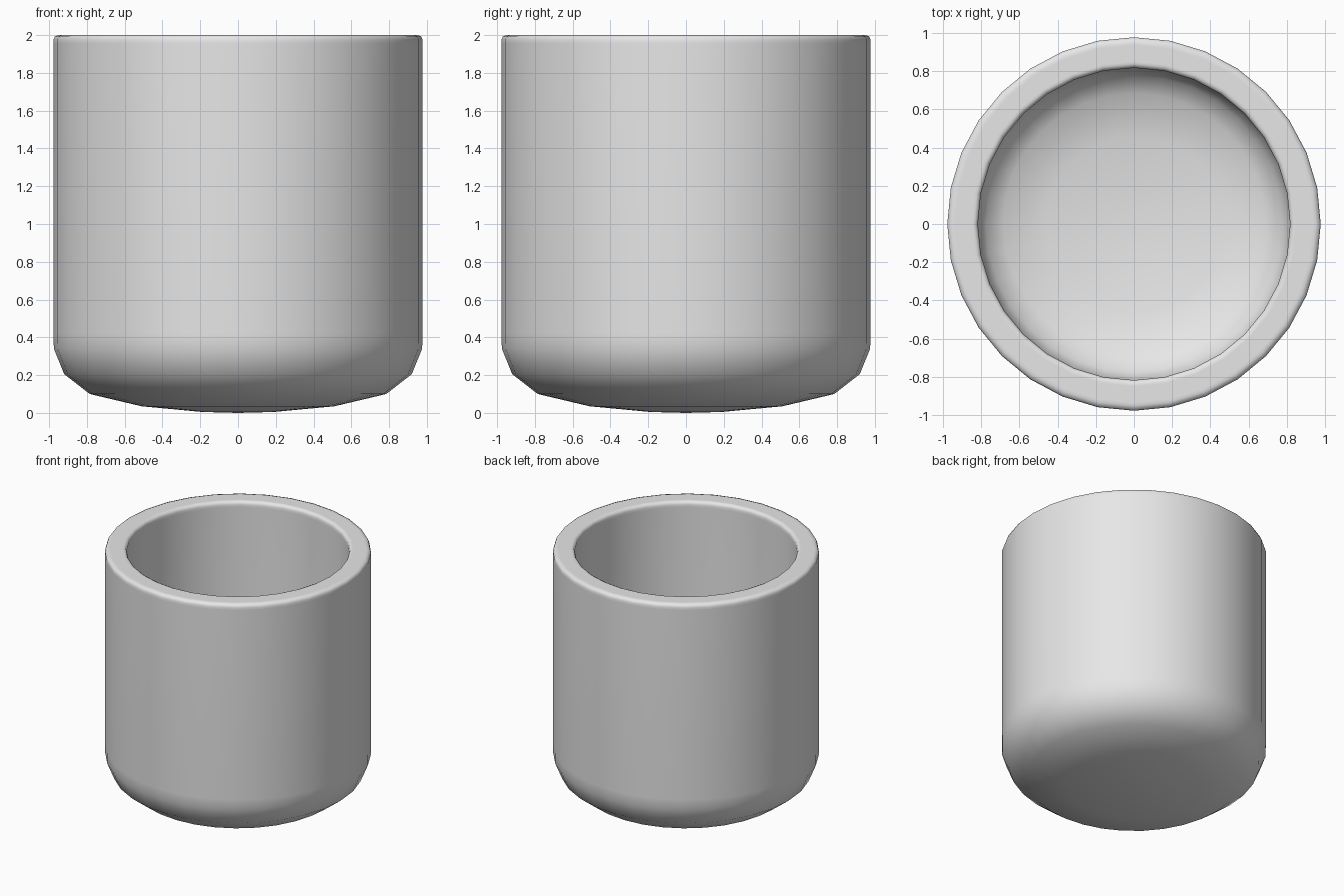
import bpy, bmesh, math
from mathutils import Vector

if "Cube" in bpy.data.objects:
    bpy.data.objects.remove(bpy.data.objects["Cube"], do_unlink=True)

SIDES = 32

# Plain grey clay
grey = bpy.data.materials.new("light_grey")
grey.use_nodes = True
colour = (0.8, 0.8, 0.8, 1)
grey.diffuse_color = colour
grey.node_tree.nodes["Principled BSDF"].inputs["Base Color"].default_value = colour

# Half section (radius, height): outside from base to rim, then down the inside
outside = [(0, 0), (0.19, 0.005), (0.51, 0.035), (0.785, 0.1), (0.92, 0.205),
           (0.975, 0.34), (0.977, 0.42), (0.977, 1.955)]
rim = [(0.977, 1.975), (0.97, 1.993), (0.95, 2), (0.935, 2),
       (0.85, 2), (0.838, 2), (0.823, 1.993), (0.817, 1.975)]
inside = [(0.817, 1.955), (0.817, 0.44), (0.815, 0.37), (0.775, 0.295),
          (0.685, 0.23), (0.46, 0.185), (0.17, 0.16), (0, 0.155)]

# Lathe the section into a thick-walled cup
bm = bmesh.new()
verts = [bm.verts.new((r, 0, z)) for r, z in outside + rim + inside]
edges = [bm.edges.new(pair) for pair in zip(verts, verts[1:])]
bmesh.ops.spin(bm, geom=verts + edges, cent=Vector(), axis=Vector((0, 0, 1)),
               angle=math.tau, steps=SIDES, use_merge=False)
bmesh.ops.remove_doubles(bm, verts=bm.verts, dist=0.0005)
bmesh.ops.recalc_face_normals(bm, faces=bm.faces)
mesh = bpy.data.meshes.new("cup")
bm.to_mesh(mesh)
bm.free()
mesh.materials.append(grey)

cup = bpy.data.objects.new("cup", mesh)
bpy.context.collection.objects.link(cup)

# Soft shading all round
for face in mesh.polygons:
    face.use_smooth = True
